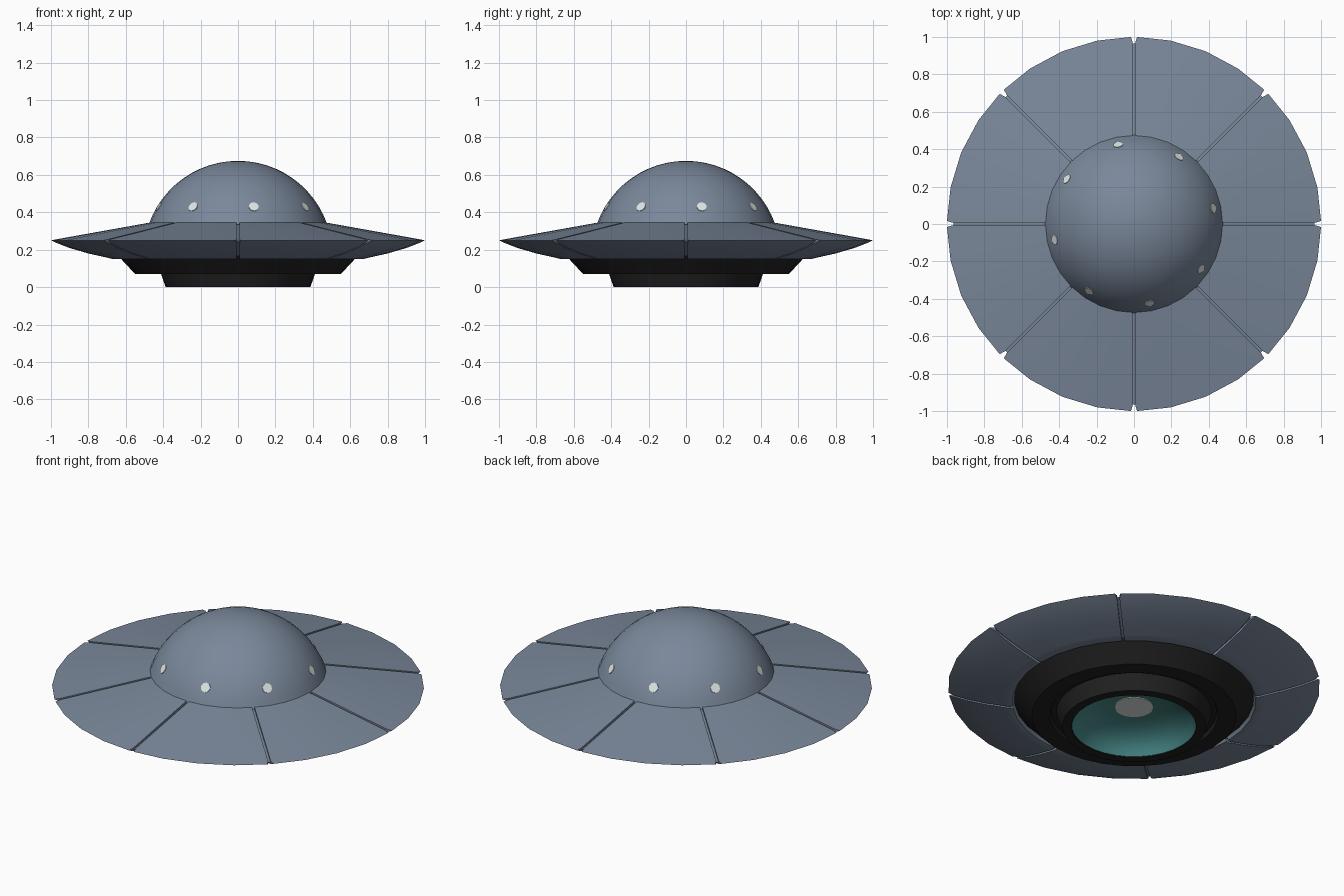
import bpy, bmesh, math
from mathutils import Vector

if "Cube" in bpy.data.objects:
    bpy.data.objects.remove(bpy.data.objects["Cube"])

SEG = 32


def material(name, rgb):
    m = bpy.data.materials.new(name)
    m.diffuse_color = (*rgb, 1)
    m.use_nodes = True
    m.node_tree.nodes["Principled BSDF"].inputs["Base Color"].default_value = m.diffuse_color
    return m


HULL = material("blue_grey_hull", (0.195, 0.245, 0.325))
BLACK = material("black_base", (0.015, 0.015, 0.015))
TEAL = material("teal_dish", (0.065, 0.25, 0.25))
LIGHT = material("pale_light", (0.74, 0.80, 0.77))


def finish(bm, name, mat, angle=30):
    bmesh.ops.remove_doubles(bm, verts=bm.verts, dist=1e-5)
    bmesh.ops.recalc_face_normals(bm, faces=bm.faces)
    me = bpy.data.meshes.new(name)
    bm.to_mesh(me)
    bm.free()
    me.materials.append(mat)
    ob = bpy.data.objects.new(name, me)
    bpy.context.collection.objects.link(ob)
    bpy.ops.object.select_all(action='DESELECT')
    ob.select_set(True)
    bpy.context.view_layer.objects.active = ob
    bpy.ops.object.shade_smooth_by_angle(angle=math.radians(angle))
    return ob


def lathe(name, profile, mat, closed=False, flip=False, angle=30):
    """Spin an (r, z) profile around the z axis."""
    bm = bmesh.new()
    rings = []
    for r, z in profile:
        if r < 1e-6:
            rings.append([bm.verts.new((0, 0, z))] * SEG)
        else:
            rings.append([bm.verts.new((r * math.cos(2 * math.pi * i / SEG),
                                        r * math.sin(2 * math.pi * i / SEG), z))
                          for i in range(SEG)])
    n = len(rings)
    for k in range(n if closed else n - 1):
        a, b = rings[k], rings[(k + 1) % n]
        for i in range(SEG):
            j = (i + 1) % SEG
            bm.faces.new(list(dict.fromkeys([a[i], a[j], b[j], b[i]])))
    ob = finish(bm, name, mat, angle)
    if flip:
        ob.data.flip_normals()
    return ob


# Saucer panels: eight wedges with a narrow seam that flares at the rim
PANEL = [(.455, .348), (.97, .256), (1, .25), (.97, .236), (.9, .209), (.8, .18),
         (.71, .160), (.67, .150), (.655, .153), (.64, .18), (.455, .22)]


def panel(index):
    bm = bmesh.new()
    start = index * math.pi / 4
    rows = []
    for r, z in PANEL:
        inset = math.asin((0.016 if r == 1 else 0.007) / r)
        angles = [inset] + [k * math.pi / 16 for k in (1, 2, 3)] + [math.pi / 4 - inset]
        rows.append([bm.verts.new((r * math.cos(start + a), r * math.sin(start + a), z))
                     for a in angles])
    n = len(rows)
    for k in range(n):
        a, b = rows[k], rows[(k + 1) % n]
        for i in range(4):
            bm.faces.new((a[i], a[i + 1], b[i + 1], b[i]))
    bm.faces.new([row[0] for row in rows])
    bm.faces.new([row[-1] for row in rows])
    finish(bm, f"saucer_panel_{index + 1}", HULL)


for i in range(8):
    panel(i)

# Core seen at the bottom of the seams
lathe("saucer_core", [(.44, .336), (.965, .247), (.965, .243), (.9, .222), (.8, .194),
                      (.67, .166), (.6, .19), (.44, .23)], HULL, closed=True)

# Dome: cap of a sphere
ZC, R = 0.17, 0.505
low = math.asin((0.335 - ZC) / R)
dome = []
for k in range(13):
    a = low + (math.pi / 2 - low) * k / 12
    dome.append((R * math.cos(a) if k < 12 else 0, ZC + R * math.sin(a)))
lathe("dome", dome, HULL, angle=40)

# Round lights set around the dome
for k in range(8):
    az = math.radians(11.25 + 45 * k)
    el = math.radians(31)
    d = Vector((math.cos(az) * math.cos(el), math.sin(az) * math.cos(el), math.sin(el)))
    bm = bmesh.new()
    bmesh.ops.create_cone(bm, cap_ends=True, segments=10, radius1=.027, radius2=.027,
                          depth=.009)
    bm.transform(d.to_track_quat('Z', 'Y').to_matrix().to_4x4())
    bmesh.ops.translate(bm, verts=bm.verts, vec=Vector((0, 0, ZC)) + d * 0.502)
    finish(bm, f"dome_light_{k + 1}", LIGHT)

# Stepped black base
lathe("base_upper", [(.67, .166), (.648, .175), (.55, .07), (.454, .07), (.445, .09),
                     (.40, .09), (.40, .2), (.6, .2)], BLACK, closed=True)
lathe("base_lower", [(.42, .095), (.387, 0), (.335, 0), (.335, .012), (.38, .095)],
      BLACK, closed=True)

# Hollow teal dish with a central lamp
lathe("dish", [(.337, .002), (.315, .04), (.27, .08), (.2, .108), (.11, .122), (0, .126)],
      TEAL, flip=True, angle=40)
lathe("dish_lamp", [(0, .126), (.105, .126), (.105, .118), (0, .118)], LIGHT)
